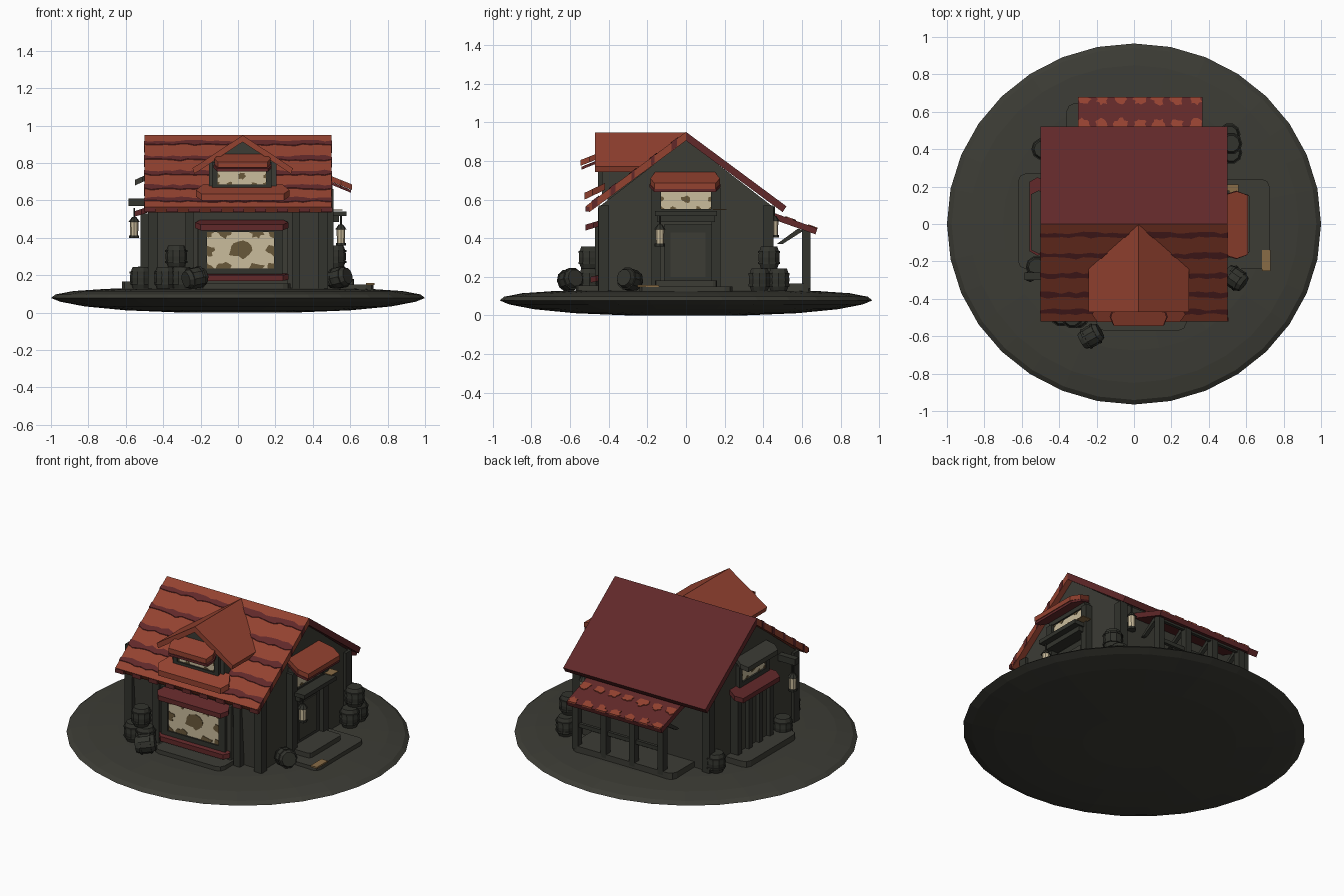
import bpy, bmesh, math, random
from mathutils import Matrix, Vector

if "Cube" in bpy.data.objects:
    bpy.data.objects.remove(bpy.data.objects["Cube"])

random.seed(4)


def mat(name, r, g, b):
    m = bpy.data.materials.new(name)
    lin = [((c / 255 + 0.055) / 1.055) ** 2.4 for c in (r, g, b)]
    m.diffuse_color = (*lin, 1)
    m.use_nodes = True
    m.node_tree.nodes["Principled BSDF"].inputs["Base Color"].default_value = m.diffuse_color
    return m


GREY = mat("dark_olive_grey", 60, 60, 53)
DARK = mat("darker_timber", 50, 51, 45)
ORANGE = mat("rust_orange", 148, 66, 48)
MAROON = mat("maroon", 97, 40, 41)
CREAM = mat("cream", 202, 188, 156)
BROWN = mat("brown_blotch", 105, 88, 58)
TAN = mat("tan", 136, 108, 70)

# Side parts are drawn as if on the front (-y) and turned to their wall
SIDE = {"front": 0, "right": 90, "back": 180, "left": -90}


def build(name, solids, material, side="front", m=Matrix()):
    """Each solid is a list of rings, lofted and capped."""
    rot = Matrix.Rotation(math.radians(SIDE[side]), 4, "Z") @ m
    bm = bmesh.new()
    for rings in solids:
        vs = [[bm.verts.new(rot @ Vector(p)) for p in r] for r in rings]
        n = len(vs[0])
        bm.faces.new(vs[0][::-1])
        bm.faces.new(vs[-1])
        for a, b in zip(vs, vs[1:]):
            for i in range(n):
                j = (i + 1) % n
                bm.faces.new((a[i], a[j], b[j], b[i]))
    bmesh.ops.recalc_face_normals(bm, faces=bm.faces)
    me = bpy.data.meshes.new(name)
    bm.to_mesh(me)
    bm.free()
    me.materials.append(material)
    ob = bpy.data.objects.new(name, me)
    bpy.context.collection.objects.link(ob)
    return ob


def cube(x0, x1, y0, y1, z0, z1):
    return [[(x0, y0, z), (x1, y0, z), (x1, y1, z), (x0, y1, z)] for z in (z0, z1)]


def along_x(pts, x0, x1):
    return [[(x, y, z) for y, z in pts] for x in (x0, x1)]


def along_y(pts, y0, y1):
    return [[(x, y, z) for x, z in pts] for y in (y0, y1)]


def circle(r, z, n, sy=1):
    return [(r * math.cos(2 * math.pi * i / n), sy * r * math.sin(2 * math.pi * i / n), z) for i in range(n)]


def slab(name, x0, x1, y0, y1, z1, side, c=0.04, material=GREY):
    ring = [(x0, y1), (x0, y0 + c), (x0 + c * .3, y0 + c * .3), (x0 + c, y0),
            (x1 - c, y0), (x1 - c * .3, y0 + c * .3), (x1, y0 + c), (x1, y1)]
    build(name, [[[(x, y, z) for x, y in ring] for z in (0.1, z1)]], material, side)


def canopy(name, side, cx, w, d0, d1, ztop, drop, material, th=0.03):
    """Small sloping hood, wider at its lower outer edge."""
    d = d1 - d0
    ring = [(-w * .85, 0), (-w, d * .6), (-w * .88, d), (w * .88, d), (w, d * .6), (w * .85, 0)]
    build(name, [[[(cx + u, -d0 - e, ztop - drop * e / d - t) for u, e in ring] for t in (th, 0)]], material, side)


def blob(cx, cy, r, lim):
    pts = []
    for i in range(14):
        a = 2 * math.pi * i / 14
        q = r * random.uniform(0.6, 1.15)
        pts.append((min(max(cx + q * 1.2 * math.cos(a), lim[0]), lim[1]),
                    min(max(cy + q * math.sin(a), lim[2]), lim[3])))
    return pts


def window(name, side, x0, x1, z0, z1, d, r, f=0.03):
    build(name + "_pane", [cube(x0, x1, -d - .004, -d + .02, z0, z1)], CREAM, side)
    cx, cz = (x0 + x1) / 2, (z0 + z1) / 2
    spots = [(cx, cz)] + [(x0 + (x1 - x0) * i / 4, z) for i in (0, 1, 3, 4) for z in (z0, z1)]
    spots += [(x0, cz), (x1, cz)]
    blobs = [blob(x, z, r * (1 if i == 0 else .7), (x0, x1, z0, z1)) for i, (x, z) in enumerate(spots)]
    build(name + "_blotches", [along_y(b, -d - .007, -d) for b in blobs], BROWN, side)
    build(name + "_frame", [cube(x0 - f, x0, -d - .015, -d + .04, z0 - f, z1 + f),
                            cube(x1, x1 + f, -d - .015, -d + .04, z0 - f, z1 + f),
                            cube(x0, x1, -d - .015, -d + .04, z1, z1 + f),
                            cube(x0, x1, -d - .015, -d + .04, z0 - f, z0)], DARK, side)


def barrel(name, x, y, z, tilt=0, turn=0, h=0.115, r=0.058):
    m = Matrix.Translation((x, y, z)) @ Matrix.Rotation(turn, 4, "Z") @ Matrix.Rotation(tilt, 4, "X")
    body = [circle(r * k, h * t, 10) for t, k in ((-.5, .76), (-.25, .95), (0, 1), (.25, .95), (.5, .76))]
    hoops = [[circle(r * 1.02, h * t, 10), circle(r * 1.02, h * (t + .1), 10)] for t in (-.3, .2)]
    build(name, [body] + hoops, DARK, "front", m)


def lantern(name, x, y, z):
    m = Matrix.Translation((x, y, z))
    build(name + "_glass", [[circle(.021, 0, 8), circle(.023, .075, 8)]], CREAM, m=m)
    build(name + "_caps", [[circle(.027, -.012, 8), circle(.027, .002, 8)],
                           [circle(.03, .075, 8), circle(.012, .1, 8)],
                           [circle(.005, .1, 6), circle(.005, .15, 6)]], DARK, m=m)


# Ground disc
disc = [(.3, 0), (.6, .012), (.82, .033), (.95, .058), (1, .078), (.975, .097), (.88, .115), (.7, .127), (.3, .134)]
build("ground_disc", [[circle(r, z, 32, .965) for r, z in disc]], GREY)

# House body with gable ends
build("house_walls", [along_x([(-.41, .11), (-.44, .57), (0, .91), (.44, .57), (.43, .11)], -.465, .465)], GREY)
for i, (sx, sy) in enumerate(((-1, -1), (1, -1), (1, 1), (-1, 1))):
    build(f"corner_post_{i}", [cube(sx * .455 - .027, sx * .455 + .027, sy * .425 - .027, sy * .425 + .027, .11, .57)], DARK)
build("front_wall_posts", [cube(x - .022, x + .022, -.455, -.4, .12, .56) for x in (-.26, .31)], DARK)

# Main roof: striped front slope, plain back slope
SL = .74
build("front_roof", [along_x([(0, .95), (-.52, .565), (-.5, .535), (0, .905)], -.5, .5)], ORANGE)
build("back_roof", [along_x([(0, .95), (.52, .565), (.5, .535), (0, .905)], -.5, .5)], MAROON)
stripes = []
for s in (.06, .17, .275, .38, .47):
    xs = [-.502 + 1.004 * i / 26 for i in range(27)]
    edge = [(x, s - random.uniform(.006, .02)) for x in xs] + [(x, s + random.uniform(.006, .02)) for x in xs[::-1]]
    stripes.append([[(x, -v, .95 - SL * v + t) for x, v in edge] for t in (-.041, .004)])
build("front_roof_stripes", stripes, MAROON)
build("eave_blocks", [cube(x, x + .06, -.521, -.5, .537, .562) for x in [-.5 + .118 * i for i in range(9)]], MAROON)

# Dormer
DX = .025
build("dormer_walls", [along_y([(DX - .18, .6), (DX - .18, .8), (DX, .92), (DX + .18, .8), (DX + .18, .6)], -.435, -.1)], GREY)
build("dormer_roof", [along_y([(DX, .948), (DX + s * .268, .772), (DX + s * .258, .742), (DX, .912)], -.47, 0)
                      for s in (-1, 1)], ORANGE)
window("dormer_window", "front", -.11, .15, .685, .775, .44, .02)
canopy("dormer_hood", "front", DX, .15, .43, .545, .85, .045, ORANGE)
canopy("dormer_hood_edge", "front", DX, .155, .43, .54, .815, .045, MAROON, .015)
canopy("dormer_sill_roof", "front", DX, .25, .42, .525, .685, .05, ORANGE, .035)

# Front bay window
build("front_bay", [cube(-.22, .265, -.45, -.38, .12, .49)], GREY)
window("front_window", "front", -.166, .193, .235, .43, .455, .05, .045)
canopy("front_window_hood", "front", .02, .25, .42, .52, .5, .03, MAROON)
canopy("front_window_sill", "front", .02, .25, .42, .495, .215, .015, MAROON)
slab("front_step", -.2, .28, -.57, -.38, .155, "front")

# Right side: door, window and porch step
build("door", [cube(-.115, .135, -.48, -.45, .14, .47)], DARK, "right")
build("door_panel", [cube(-.08, .1, -.487, -.47, .2, .43)], GREY, "right")
build("door_posts", [cube(u - .024, u + .024, -.51, -.45, .12, .66) for u in (-.155, .155)], DARK, "right")
window("right_window", "right", -.13, .13, .55, .655, .49, .022)
canopy("right_window_hood", "right", -.005, .18, .46, .61, .745, .06, ORANGE)
canopy("right_window_hood_edge", "right", -.005, .183, .46, .605, .715, .06, MAROON, .015)
build("right_shelf", [cube(-.16, .16, -.58, -.45, .515, .54), cube(-.15, .15, -.54, -.45, .485, .515)], DARK, "right")
slab("right_platform", -.24, .24, -.725, -.44, .15, "right")
slab("right_step", -.16, .16, -.62, -.44, .18, "right", .02)
build("right_mat", [cube(.685, .73, -.25, -.14, .148, .158), cube(.5, .56, .14, .21, .545, .55)], TAN)

# Left side: bay with hood and gable window
build("left_bay", [cube(-.2, .12, -.495, -.44, .12, .53)], GREY, "left")
build("left_bay_posts", [cube(u - .018, u + .018, -.52, -.45, .12, .53) for u in (-.2, -.093, .013, .12)], DARK, "left")
canopy("left_bay_hood", "left", -.04, .21, .45, .56, .575, .035, MAROON)
window("left_window", "left", -.13, .11, .59, .67, .475, .02)
canopy("left_window_hood", "left", -.01, .17, .45, .55, .755, .045, GREY)
slab("left_platform", -.27, .24, -.62, -.44, .165, "left")

# Back porch
slab("back_platform", -.36, .36, -.645, -.4, .165, "back")
build("porch_roof", [along_x([(.43, .54), (.68, .45), (.67, .42), (.43, .505)], -.3, .365)], MAROON)
patches = [blob(-.27 + .1 * i, y, .032, (-.3, .365, .515, .68)) for y in (.535, .668) for i in range(7)]
build("porch_roof_patches", [[[(x, y, .54 - .36 * (y - .43) + t) for x, y in p] for t in (-.003, .005)] for p in patches], ORANGE)
porch_x = (-.27, -.07, .13, .33)
build("porch_posts", [cube(x - .02, x + .02, .6, .645, .14, .45) for x in porch_x], DARK)
build("porch_rails", [cube(-.27, .33, .612, .632, z, z + .025) for z in (.28, .42)], DARK)
build("porch_braces", [along_x([(.47, .37), (.5, .37), (.61, .44), (.58, .45)], x - .012, x + .012) for x in porch_x], DARK)

# Lanterns
lantern("right_lantern", .55, -.135, .37)
lantern("back_lantern", .4, .455, .415)
lantern("left_lantern", -.555, -.28, .41)
build("left_lantern_beam", [cube(-.585, -.44, -.3, -.26, .57, .61)], DARK)

# Barrels
barrel("front_barrel_low_a", -.39, -.49, .185)
barrel("front_barrel_low_b", -.3, -.5, .185)
barrel("front_barrel_top", -.33, -.5, .3)
barrel("front_barrel_lying", -.23, -.6, .185, math.radians(80), math.radians(120))
barrel("right_barrel_lying", .54, -.29, .185, math.radians(78), math.radians(55))
barrel("back_barrel_low_a", .52, .38, .185)
barrel("back_barrel_low_b", .51, .48, .185)
barrel("back_barrel_top", .52, .43, .3)
barrel("left_back_barrel", -.49, .4, .19)
barrel("left_front_barrel", -.52, -.23, .185)
